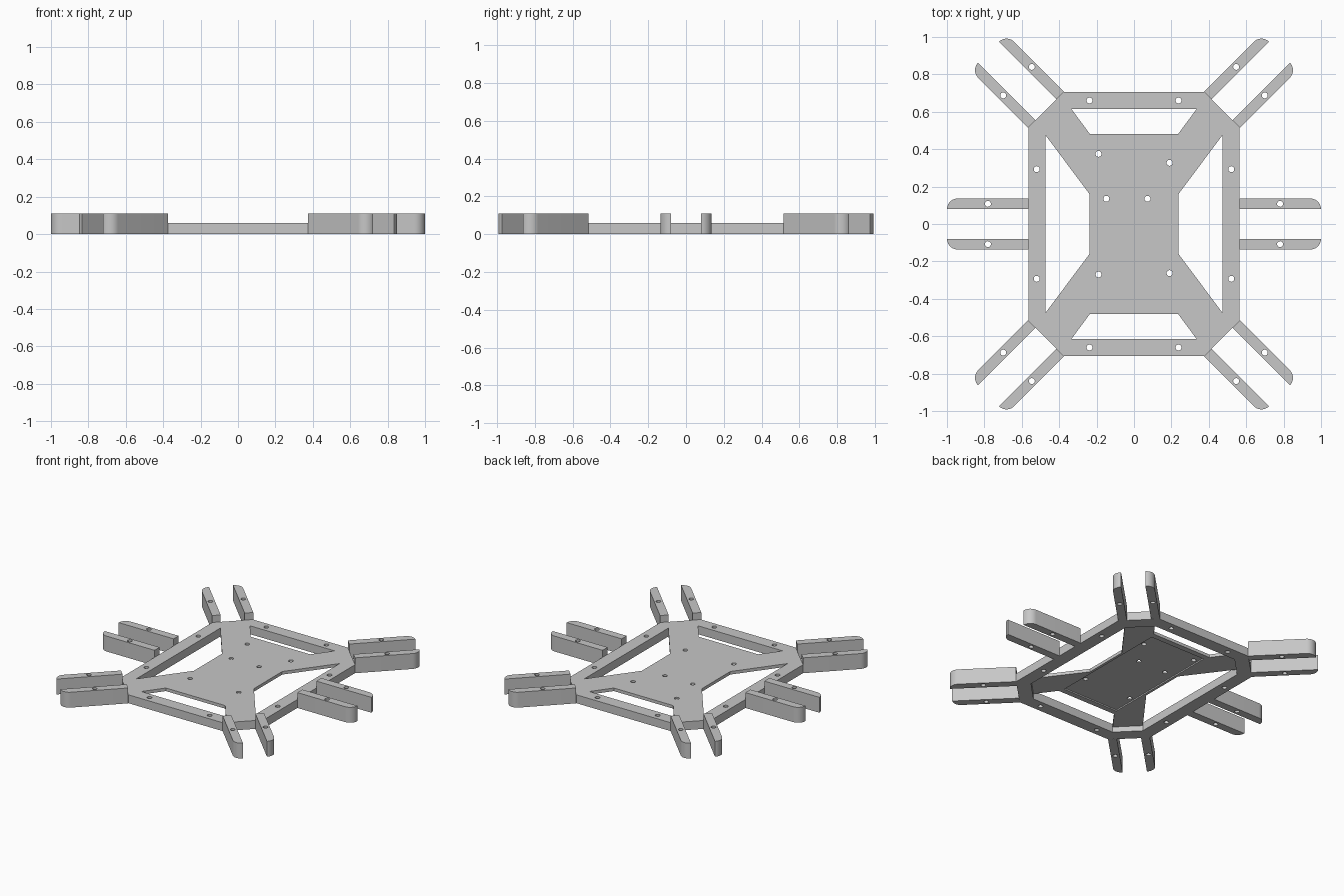
import bpy
import bmesh
from math import sin, cos, pi, radians
from mathutils import Matrix

cube = bpy.data.objects.get("Cube")
if cube:
    bpy.data.objects.remove(cube)

# Single plastic colour
grey = bpy.data.materials.new("light grey plastic")
grey.use_nodes = True
colour = (0.57, 0.57, 0.57, 1)
grey.diffuse_color = colour
grey.node_tree.nodes["Principled BSDF"].inputs["Base Color"].default_value = colour

HOLE_R = 0.016
FRAME_TOP, ARM_TOP = 0.06, 0.11
PLATE_BOTTOM, POCKET_TOP = 0.038, 0.047


def circle(x, y, r=HOLE_R, n=20):
    return [(x + r * cos(2 * pi * i / n), y + r * sin(2 * pi * i / n)) for i in range(n)]


def four_way(x, y):
    return [(sx * x, sy * y) for sx in (1, -1) for sy in (1, -1)]


def rectangle(x, y):
    return [(x, y), (-x, y), (-x, -y), (x, -y)]


def octagon(x, y, cx, cy):
    """Chamfered rectangle: half sizes x, y; flat sides end at cx and cy."""
    return [(x, -cy), (x, cy), (cx, y), (-cx, y), (-x, cy), (-x, -cy), (-cx, -y), (cx, -y)]


def slab(name, loops, z0, z1, matrix=Matrix()):
    """Extrude an outline with holes between two heights."""
    bm = bmesh.new()
    for loop in loops:
        vs = [bm.verts.new((x, y, z0)) for x, y in loop]
        for i, v in enumerate(vs):
            bm.edges.new((vs[i - 1], v))
    bmesh.ops.triangle_fill(bm, use_beauty=True, use_dissolve=False, edges=bm.edges[:])
    out = bmesh.ops.extrude_face_region(bm, geom=bm.faces[:], use_keep_orig=True)
    top = [g for g in out["geom"] if isinstance(g, bmesh.types.BMVert)]
    bmesh.ops.translate(bm, verts=top, vec=(0, 0, z1 - z0))
    bmesh.ops.recalc_face_normals(bm, faces=bm.faces[:])
    bm.transform(matrix)
    mesh = bpy.data.meshes.new(name)
    bm.to_mesh(mesh)
    bm.free()
    mesh.materials.append(grey)
    ob = bpy.data.objects.new(name, mesh)
    bpy.context.collection.objects.link(ob)
    bpy.ops.object.select_all(action="DESELECT")
    ob.select_set(True)
    bpy.context.view_layer.objects.active = ob
    bpy.ops.object.shade_smooth_by_angle(angle=radians(30))
    return ob


# Outer ring with its screw holes
inner = octagon(0.473, 0.615, 0.335, 0.475)
ring_holes = [circle(*p) for p in four_way(0.238, 0.66) + four_way(0.52, 0.293)]
slab("frame_ring", [octagon(0.565, 0.705, 0.375, 0.517), inner] + ring_holes, 0, FRAME_TOP)

# X-shaped centre plate, built as a top skin and a lower layer with a pocket
plate = []
for sx, sy in ((1, 1), (-1, 1), (-1, -1), (1, -1)):
    corner = [(0.238, 0.16), (0.473, 0.475), (0.335, 0.615), (0.235, 0.48)]
    if sx * sy < 0:
        corner.reverse()
    plate += [(sx * x, sy * y) for x, y in corner]
plate_holes = [circle(*p) for p in ((-0.19, 0.375), (0.19, 0.327), (-0.148, 0.135),
                                    (0.072, 0.135), (-0.19, -0.27), (0.19, -0.263))]
slab("centre_plate", [plate] + plate_holes, POCKET_TOP, FRAME_TOP)
slab("centre_plate_underside", [plate, rectangle(0.22, 0.44)], PLATE_BOTTOM, POCKET_TOP)


# Motor arms in pairs: straight bars whose outer tip corner is rounded
def arm_outline(side):
    near, far, length = 0.079, 0.136, 0.435
    r = far - near
    pts = [(0, far), (0, near), (length, near)]
    for i in range(1, 11):
        a = i / 10 * pi / 2
        pts.append((length - r + r * cos(a), near + r * sin(a)))
    return [(x, side * y) for x, y in pts]


mounts = {
    "left": (0.565, 0, 0), "right": (-0.565, 0, 180),
    "back_left": (0.47, 0.611, 45), "back_right": (-0.47, 0.611, 135),
    "front_left": (0.47, -0.611, -45), "front_right": (-0.47, -0.611, -135),
}
for where, (x, y, angle) in mounts.items():
    place = Matrix.Translation((x, y, 0)) @ Matrix.Rotation(radians(angle), 4, "Z")
    for side, label in ((1, "a"), (-1, "b")):
        slab(f"{where}_arm_{label}", [arm_outline(side), circle(0.216, side * 0.108)],
             0, ARM_TOP, place)
